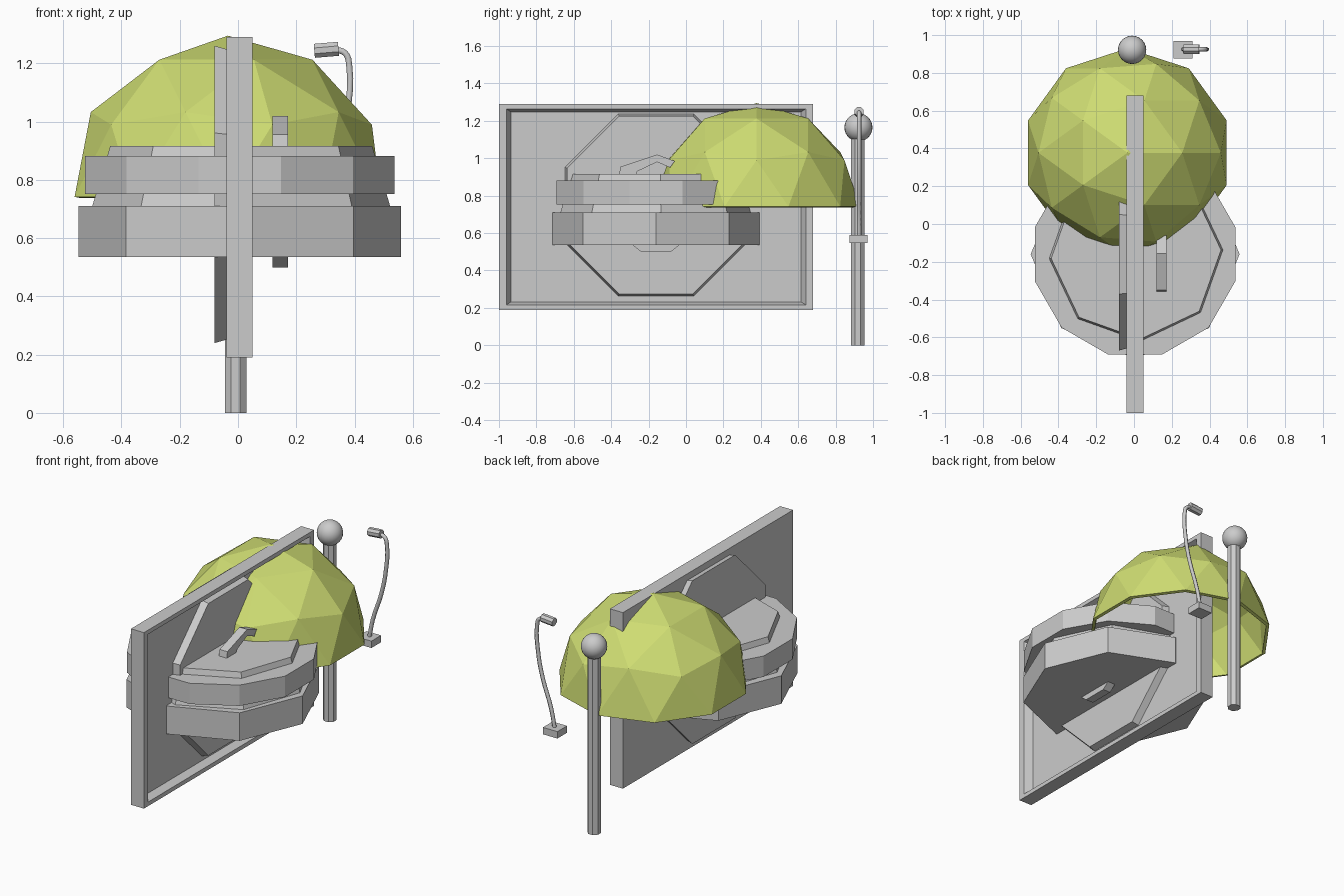
import bpy, bmesh
from math import pi, cos
from mathutils import Matrix, Vector

if "Cube" in bpy.data.objects:
    bpy.data.objects.remove(bpy.data.objects["Cube"])


def finish(name, bm):
    bmesh.ops.recalc_face_normals(bm, faces=bm.faces)
    me = bpy.data.meshes.new(name)
    bm.to_mesh(me)
    bm.free()
    ob = bpy.data.objects.new(name, me)
    bpy.context.collection.objects.link(ob)
    return ob


def prism(name, n, r1, r2, start, end, phase=0.0):
    """n-sided cylinder or cone from start (radius r1) to end (radius r2)"""
    a, b = Vector(start), Vector(end)
    d = b - a
    rot = d.to_track_quat('Z', 'Y').to_matrix().to_4x4()
    m = Matrix.Translation((a + b) / 2) @ rot @ Matrix.Rotation(phase, 4, 'Z')
    bm = bmesh.new()
    bmesh.ops.create_cone(bm, cap_ends=True, segments=n, radius1=r1,
                          radius2=r2, depth=d.length, matrix=m)
    return finish(name, bm)


def box(name, lo, hi):
    bm = bmesh.new()
    lo, hi = Vector(lo), Vector(hi)
    bmesh.ops.create_cube(bm, size=1, matrix=Matrix.Translation((lo + hi) / 2)
                          @ Matrix.Diagonal((*(hi - lo), 1)))
    return finish(name, bm)


def slab(name, profile, x0, x1):
    """(y, z) profile extruded along x"""
    bm = bmesh.new()
    f = bm.faces.new([bm.verts.new((x0, y, z)) for y, z in profile])
    g = bmesh.ops.extrude_face_region(bm, geom=[f])
    vs = [v for v in g['geom'] if isinstance(v, bmesh.types.BMVert)]
    bmesh.ops.translate(bm, verts=vs, vec=(x1 - x0, 0, 0))
    return finish(name, bm)


# Upright panel: nested rectangles give the rim, sloped border and recess
bm = bmesh.new()
cy, cz, hy, hz = -0.16, 0.74, 0.84, 0.55
loops = []
for x, s in ((-0.04, 1), (0.05, 1), (0.05, 0.953), (0.002, 0.923)):
    loops.append([bm.verts.new((x, cy + sy * hy * s, cz + sz * hz * s))
                  for sy, sz in ((-1, -1), (1, -1), (1, 1), (-1, 1))])
for a, b in zip(loops, loops[1:]):
    for i in range(4):
        j = (i + 1) % 4
        bm.faces.new((a[i], a[j], b[j], b[i]))
bm.faces.new(loops[0])
bm.faces.new(loops[-1])
finish("panel_frame", bm)

# Octagonal plate passing through the panel
k = cos(pi / 8)
prism("octagon_plate", 8, 0.51 / k, 0.475 / k,
      (-0.08, cy, 0.75), (0.045, cy, 0.75), pi / 8)

# Stacked drums: lower octagon, tapered core, twelve-sided ring
cx = 0.006
prism("lower_drum", 8, 0.553, 0.553, (cx, cy, 0.535), (cx, cy, 0.71))
prism("tapered_core", 8, 0.515, 0.45, (cx + .005, cy, 0.70), (cx + .005, cy, 0.917), 0.05)
prism("upper_ring", 12, 0.55, 0.55, (cx, cy, 0.752), (cx, cy, 0.882), pi / 12)

# Bent handle above and its trapezoid foot below
slab("top_handle", [(-0.36, 0.90), (-0.35, 0.955), (-0.155, 1.02), (-0.06, 0.985),
                    (-0.085, 0.95), (-0.155, 0.98), (-0.26, 0.93), (-0.27, 0.90)],
     0.118, 0.172)
slab("bottom_foot", [(-0.29, 0.54), (-0.24, 0.50), (-0.08, 0.50), (-0.03, 0.54)],
     0.118, 0.172)

# Hollow faceted dome
bm = bmesh.new()
bmesh.ops.create_icosphere(bm, subdivisions=2, radius=0.553,
                           matrix=Matrix.Translation((-0.035, 0.377, 0.742)))
low = [f for f in bm.faces if f.calc_center_median().z < 0.742]
bmesh.ops.delete(bm, geom=low, context='FACES')
dome = finish("dome", bm)
mod = dome.modifiers.new("thickness", 'SOLIDIFY')
mod.thickness = 0.02
mod.offset = -1
mat = bpy.data.materials.new("yellow_green")
mat.diffuse_color = (0.62, 0.72, 0.17, 1)
mat.use_nodes = True
mat.node_tree.nodes["Principled BSDF"].inputs["Base Color"].default_value = mat.diffuse_color
dome.data.materials.append(mat)

# Post with ball
prism("post", 8, 0.04, 0.04, (-0.008, 0.918, 0), (-0.008, 0.918, 1.15), pi / 8)
bm = bmesh.new()
bmesh.ops.create_uvsphere(bm, u_segments=24, v_segments=14, radius=0.075,
                          matrix=Matrix.Translation((-0.01, 0.922, 1.165)))
for f in bm.faces:
    f.smooth = True
finish("post_ball", bm)

# Gooseneck: base, bent tube and head
ny = 0.925
box("gooseneck_base", (0.21, 0.875, 0.547), (0.31, 0.97, 0.59))
cu = bpy.data.curves.new("gooseneck_tube", 'CURVE')
cu.dimensions = '3D'
cu.bevel_depth = 0.012
cu.bevel_resolution = 1
cu.resolution_u = 4
cu.use_fill_caps = True
pts = [(0.26, 0.58), (0.285, 0.70), (0.345, 0.88), (0.375, 1.03),
       (0.382, 1.19), (0.368, 1.235), (0.325, 1.248)]
sp = cu.splines.new('BEZIER')
sp.bezier_points.add(len(pts) - 1)
for p, (x, z) in zip(sp.bezier_points, pts):
    p.co = (x, ny, z)
    p.handle_left_type = p.handle_right_type = 'AUTO'
bpy.context.collection.objects.link(bpy.data.objects.new("gooseneck_tube", cu))
prism("gooseneck_head", 8, 0.026, 0.026, (0.345, ny, 1.25), (0.262, ny, 1.243), pi / 8)
